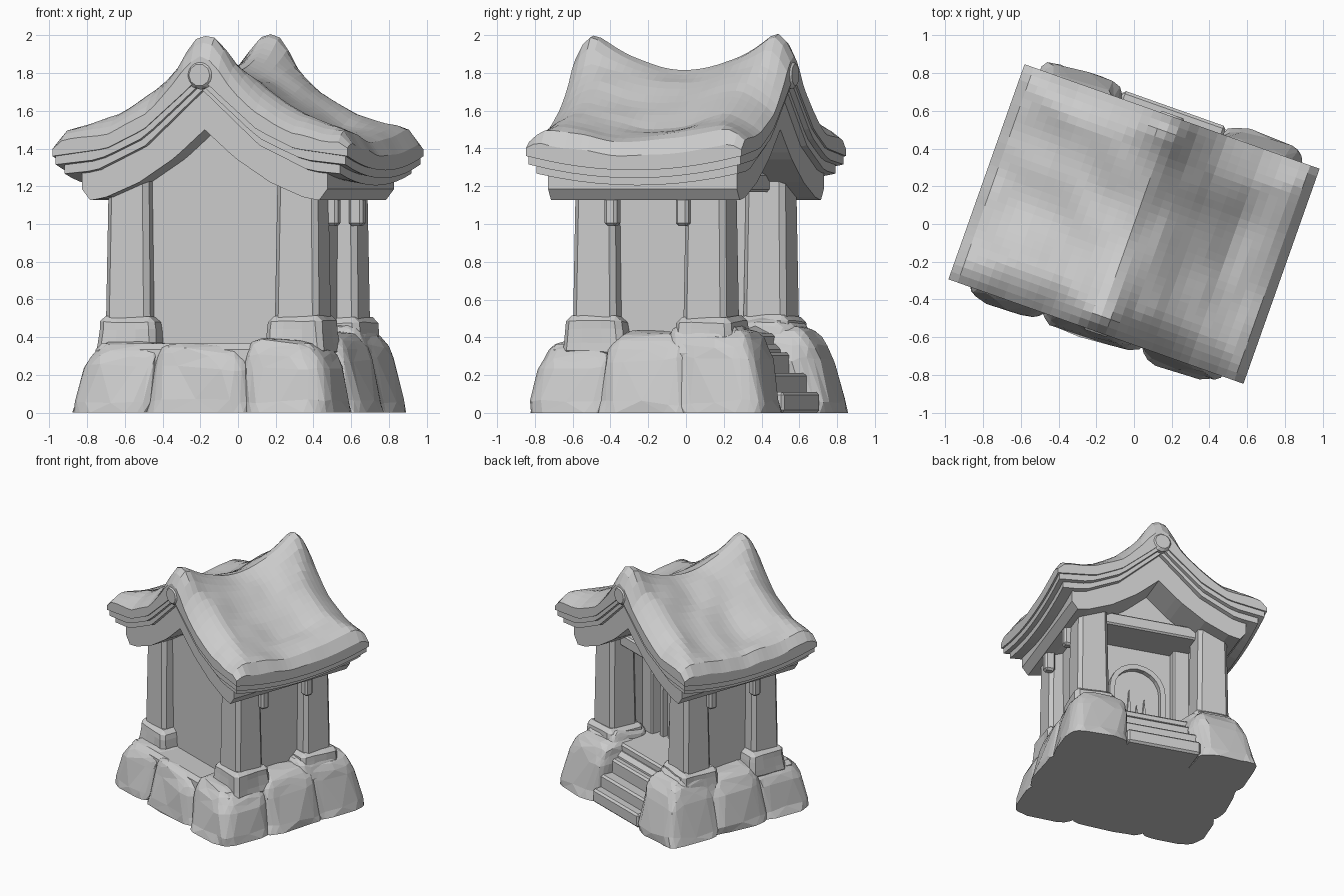
import bpy, bmesh, math
from mathutils import Vector, noise

if "Cube" in bpy.data.objects:
    bpy.data.objects.remove(bpy.data.objects["Cube"], do_unlink=True)

TURN = math.radians(-19.5)      # whole shrine stands turned on its spot
stone = bpy.data.materials.new("grey stone")
stone.use_nodes = True
stone.diffuse_color = (0.6, 0.6, 0.6, 1)
stone.node_tree.nodes["Principled BSDF"].inputs["Base Color"].default_value = (0.6, 0.6, 0.6, 1)


def finish(name, bm, bevel=0.0, rough=0.0):
    """Turn a bmesh into a flat-shaded stone object."""
    if rough:
        for v in bm.verts:
            v.co += noise.noise_vector(v.co * 4) * rough
    bmesh.ops.recalc_face_normals(bm, faces=bm.faces)
    me = bpy.data.meshes.new(name)
    bm.to_mesh(me)
    bm.free()
    me.materials.append(stone)
    ob = bpy.data.objects.new(name, me)
    bpy.context.collection.objects.link(ob)
    ob.rotation_euler.z = TURN
    if bevel:
        mod = ob.modifiers.new("worn edges", 'BEVEL')
        mod.width, mod.segments = bevel, 1
    return ob


def box(name, x, y, z, bevel=0.0, taper=1.0, rough=0.0, cuts=0):
    """Box from ranges; taper narrows the top."""
    bm = bmesh.new()
    bmesh.ops.create_cube(bm, size=1)
    mid = [(r[0] + r[1]) / 2 for r in (x, y, z)]
    size = [r[1] - r[0] for r in (x, y, z)]
    for v in bm.verts:
        k = taper if v.co.z > 0 else 1
        v.co = Vector((mid[0] + v.co.x * size[0] * k, mid[1] + v.co.y * size[1] * k,
                       mid[2] + v.co.z * size[2]))
    if cuts:
        bmesh.ops.subdivide_edges(bm, edges=bm.edges[:], cuts=cuts, use_grid_fill=True)
    return finish(name, bm, bevel, rough)


def rock(name, x, y, height, low=0.0):
    """Boxy boulder cut flat at its foot and leaning inwards."""
    bm = bmesh.new()
    bmesh.ops.create_icosphere(bm, subdivisions=3, radius=1)
    cx, cy, cz = (x[0] + x[1]) / 2, (y[0] + y[1]) / 2, low + 0.06
    hx, hy, hz = (x[1] - x[0]) / 2, (y[1] - y[0]) / 2, height - cz
    for v in bm.verts:
        p = Vector([math.copysign(abs(c) ** 0.42, c) for c in v.co])
        q = Vector((cx + p.x * hx, cy + p.y * hy, cz + p.z * hz))
        q += noise.noise_vector(q * 5) * 0.03 + noise.noise_vector(q * 12) * 0.015
        q.z = max(q.z, low)
        lean = 1 - 0.3 * (q.z - low)
        v.co = Vector((q.x * lean, q.y * lean, q.z))
    return finish(name, bm)


def prism(name, outline, y0, y1, bevel=0.0):
    """Outline in x and z, pulled along y."""
    bm = bmesh.new()
    face = bm.faces.new([bm.verts.new((x, y0, z)) for x, z in outline])
    out = bmesh.ops.extrude_face_region(bm, geom=[face])
    moved = [g for g in out["geom"] if isinstance(g, bmesh.types.BMVert)]
    bmesh.ops.translate(bm, verts=moved, vec=(0, y1 - y0, 0))
    return finish(name, bm, bevel)


def along(points, x):
    x = abs(x)
    for (a, u), (b, v) in zip(points, points[1:]):
        if x <= b:
            return u + (v - u) * (x - a) / (b - a)
    return points[-1][1]


def slab(name, xs, ys, top, bottom):
    """Closed sheet between two height functions."""
    bm = bmesh.new()
    nx, ny = len(xs), len(ys)
    up = [[bm.verts.new((x, y, top(x, y))) for y in ys] for x in xs]
    dn = [[bm.verts.new((x, y, bottom(x, y))) for y in ys] for x in xs]
    for i in range(nx - 1):
        for j in range(ny - 1):
            for g in (up, dn):
                bm.faces.new((g[i][j], g[i + 1][j], g[i + 1][j + 1], g[i][j + 1]))
        for j in (0, ny - 1):
            bm.faces.new((up[i][j], up[i + 1][j], dn[i + 1][j], dn[i][j]))
    for j in range(ny - 1):
        for i in (0, nx - 1):
            bm.faces.new((up[i][j], up[i][j + 1], dn[i][j + 1], dn[i][j]))
    return finish(name, bm)


def spread(half, n):
    return [half * (2 * i / n - 1) for i in range(n + 1)]


# Roof heights from the ridge outwards
END_TOP = [(0, 2.0), (.06, 1.985), (.1, 1.93), (.16, 1.84), (.32, 1.7), (.53, 1.58), (.74, 1.52), (.79, 1.5), (.83, 1.43)]
MID_TOP = [(0, 1.815), (.16, 1.75), (.32, 1.64), (.53, 1.5), (.73, 1.46), (.8, 1.43), (.83, 1.36)]
COVER_LOW = [(0, 1.78), (.1, 1.69), (.32, 1.5), (.53, 1.4), (.83, 1.36)]
TRIM_LOW = [(0, 1.71), (.1, 1.62), (.32, 1.42), (.6, 1.29), (.83, 1.27)]
BEAM_LOW = [(0, 1.5), (.17, 1.35), (.37, 1.22), (.56, 1.14), (.65, 1.125), (.7, 1.2)]
# Where the cover starts rolling over the gable, and how far it drops
ROLL_START = [(0, .5), (.08, .5), (.25, .4), (.5, .4), (.72, .46), (.83, .52)]
ROLL_DROP = [(0, .5), (.1, .5), (.25, .6), (.5, .6), (.83, .45)]


def sag(x, y):
    return 0.075 * (1 - min(1, (y / 0.6) ** 2)) * abs(x) / 0.83


def cover_low(x, y):
    return along(COVER_LOW, x) - sag(x, y)


def cover_top(x, y):
    start = along(ROLL_START, x)
    t = min(1, abs(y) / start) ** 1.8
    z = along(MID_TOP, x) * (1 - t) + along(END_TOP, x) * t
    roll = max(0, abs(y) - start) / (0.605 - start)
    z -= roll ** 2 * along(ROLL_DROP, x) * (z - cover_low(x, y))
    return z + noise.noise(Vector((x * 5, y * 5, 1))) * 0.022


def trim_low(x, y):
    return along(TRIM_LOW, x) - sag(x, y)


def trim_mid(x, y):
    return (cover_low(x, y) + trim_low(x, y)) / 2


# Roof: thick cover, two stepped trims and the heavy gable beam
slab("roof_cover", spread(.83, 32), spread(.605, 28), cover_top, cover_low)
slab("roof_trim_upper", spread(.815, 24), spread(.595, 10), lambda x, y: cover_low(x, y) + .01, trim_mid)
slab("roof_trim_lower", spread(.775, 24), spread(.565, 10), lambda x, y: trim_mid(x, y) + .01, trim_low)
slab("roof_beam", spread(.69, 30), spread(.53, 10), lambda x, y: trim_low(x, y) + .01,
     lambda x, y: along(BEAM_LOW, x))
disc = [(0.08 * math.cos(a * math.pi / 5), 1.79 + 0.08 * math.sin(a * math.pi / 5)) for a in range(10)]
for s, side in ((-1, "rear"), (1, "entrance")):
    prism("ridge_end_" + side, disc, s * 0.5, s * 0.615, 0.02)

# Columns on worn plinths, with small corbels on the outer faces
for sx in (-1, 1):
    for sy in (-1, 1):
        tag = ("left" if sx > 0 else "right") + ("_entrance" if sy > 0 else "_rear")
        cx, cy = sx * 0.475, sy * 0.31
        box("column_" + tag, (cx - .125, cx + .125), (cy - .122, cy + .122), (.45, 1.3), .028, .9)
        box("plinth_" + tag, (cx - .17, cx + .17), (cy - .17, cy + .17), (.3, .51), .03, .88, .02, 2)
        bx, by = sx * 0.6, sy * 0.2
        box("corbel_" + tag, (bx - .04, bx + .04), (by - .035, by + .035), (.99, 1.2), .015)

# Walls: solid rear, side panels, gable infill and deep entrance
box("rear_chamber", (-.49, .49), (-.34, .04), (.3, 1.25))
for s, side in ((1, "left"), (-1, "right")):
    box("side_panel_" + side, sorted((s * .39, s * .49)), (0, .3), (.3, 1.25))
    box("door_frame_" + side, sorted((s * .27, s * .4)), (.03, .12), (.38, 1.2), .01)
gable = [(-.5, 1.17), (.5, 1.17), (.37, 1.26), (0, 1.54), (-.37, 1.26)]
prism("rear_gable", gable, -.34, .04)
prism("entrance_gable", gable, .04, .26)
box("lintel", (-.38, .38), (.2, .34), (1.17, 1.27), .012)

# Arched niche with carved flames on the inner wall
outer = [(0.22 * math.cos(a * math.pi / 10), 0.8 + 0.22 * math.sin(a * math.pi / 10)) for a in range(11)]
inner = [(x * 0.82, 0.8 + (z - 0.8) * 0.82) for x, z in reversed(outer)]
prism("niche_arch", [(.22, .4)] + outer + [(-.22, .4), (-.18, .4)] + inner + [(.18, .4)], .02, .08)
for i, h in enumerate((.62, .74, .68, .8, .64)):
    x = (i - 2) * 0.06
    prism("carved_flame_" + str(i + 1), [(x - .03, .42), (x + .03, .42), (x, h)], .02, .06)

# Stone base: core, boulders around it and entrance steps
box("base_core", (-.64, .64), (-.57, .46), (0, .365), .03, .96)
rock("rear_rock_right", (-.74, -.27), (-.66, -.18), .385)
rock("rear_rock_middle", (-.31, .28), (-.66, -.25), .37)
rock("rear_rock_left", (.23, .74), (-.67, -.18), .385)
for s, side in ((1, "left"), (-1, "right")):
    rock("side_rock_" + side, sorted((s * .35, s * .76)), (-.26, .28), .43)
    rock("corner_rock_" + side, sorted((s * .27, s * .755)), (.18, .68), .45)
    rock("column_foot_" + side, sorted((s * .29, s * .67)), (.12, .53), .49, .25)
for i, (y, z) in enumerate(((.65, .11), (.58, .21), (.49, .32))):
    box("step_" + str(i + 1), (-.29, .29), (.2, y), (0, z), .015)
box("threshold", (-.35, .35), (.0, .4), (.2, .42), .015)
